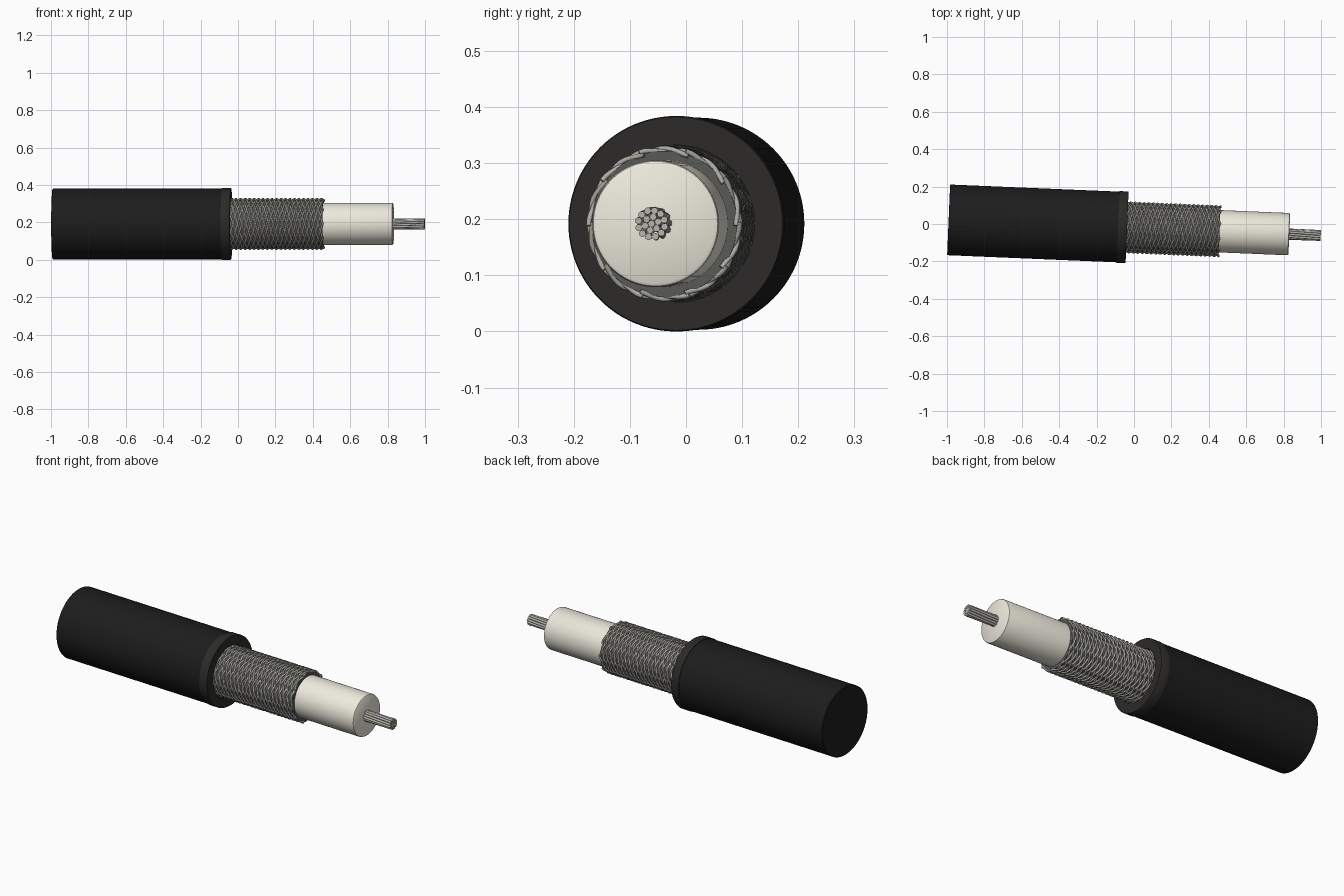
import bpy, bmesh, math
from mathutils import Matrix

if "Cube" in bpy.data.objects:
    bpy.data.objects.remove(bpy.data.objects["Cube"])

# Cable axis: lies along x, turned slightly about z
PLACE = Matrix.Translation((0, -0.0195, 0.192)) @ Matrix.Rotation(-0.042, 4, 'Z')


def material(name, rgb):
    m = bpy.data.materials.new(name)
    m.diffuse_color = (*rgb, 1)
    m.use_nodes = True
    m.node_tree.nodes["Principled BSDF"].inputs["Base Color"].default_value = m.diffuse_color
    return m


BLACK = material("black_rubber", (0.012, 0.012, 0.012))
RIM = material("dark_rubber", (0.025, 0.024, 0.021))
DARK = material("braid_shadow", (0.10, 0.10, 0.09))
STEEL = material("braid_metal", (0.42, 0.41, 0.37))
CREAM = material("cream_insulation", (0.85, 0.82, 0.72))
TIN = material("tinned_metal", (0.48, 0.46, 0.42))


def lathe(name, profile, mat, sides=96, closed=False):
    """Revolve (x, radius) points around the x axis."""
    bm = bmesh.new()
    rings = []
    for x, r in profile:
        rings.append([bm.verts.new((x, r * math.cos(2 * math.pi * i / sides),
                                    r * math.sin(2 * math.pi * i / sides)))
                      for i in range(sides)])
    pairs = list(zip(rings, rings[1:]))
    if closed:
        pairs.append((rings[-1], rings[0]))
    else:
        bm.faces.new(rings[0])
        bm.faces.new(rings[-1])
    for a, b in pairs:
        for i in range(sides):
            j = (i + 1) % sides
            bm.faces.new((a[i], a[j], b[j], b[i]))
    bmesh.ops.recalc_face_normals(bm, faces=bm.faces)
    me = bpy.data.meshes.new(name)
    bm.to_mesh(me)
    bm.free()
    me.materials.append(mat)
    ob = bpy.data.objects.new(name, me)
    ob.matrix_world = PLACE
    bpy.context.collection.objects.link(ob)
    bpy.ops.object.select_all(action='DESELECT')
    ob.select_set(True)
    bpy.context.view_layer.objects.active = ob
    bpy.ops.object.shade_smooth_by_angle(angle=math.radians(35))


def wires(name, paths, radius, mat, res):
    """Round wires following each path."""
    cu = bpy.data.curves.new(name, 'CURVE')
    cu.dimensions = '3D'
    cu.bevel_depth = radius
    cu.bevel_resolution = res
    cu.use_fill_caps = True
    for path in paths:
        sp = cu.splines.new('POLY')
        sp.points.add(len(path) - 1)
        for p, co in zip(sp.points, path):
            p.co = (*co, 1)
        sp.use_smooth = True
    cu.materials.append(mat)
    ob = bpy.data.objects.new(name, cu)
    ob.matrix_world = PLACE
    bpy.context.collection.objects.link(ob)


# Outer jacket and its cut rim
lathe("jacket", [(-0.992, 0.187), (-0.990, 0.189), (-0.08, 0.189)], BLACK)
lathe("jacket_rim", [(-0.085, 0.14), (-0.085, 0.192), (-0.04, 0.192),
                     (-0.037, 0.190), (-0.037, 0.14)], RIM, closed=True)

# Braided shield: backing tube and interlaced helical wires
lathe("shield_backing", [(-0.10, 0.130), (0.457, 0.130)], DARK)
N, LEAD, X0, X1 = 10, 0.24, -0.07, 0.459
turn = 2 * math.pi * (X1 - X0) / LEAD
steps = 180
braid = []
for d in (1, -1):
    for k in range(N):
        path = []
        for s in range(steps + 1):
            t = s / steps
            r = 0.1315 + d * 0.003 * math.cos(N * turn * t)
            a = 2 * math.pi * k / N + d * turn * t
            path.append((X0 + (X1 - X0) * t, r * math.cos(a), r * math.sin(a)))
        braid.append(path)
wires("braided_shield", braid, 0.005, STEEL, 1)

# Inner insulation
lathe("insulation", [(0.40, 0.113), (0.822, 0.113), (0.828, 0.111),
                     (0.831, 0.106)], CREAM)

# Stranded conductor: 1 + 6 + 12 wires with a slight twist
core = []
for count, ring in ((1, 0), (6, 0.0122), (12, 0.0238)):
    for k in range(count):
        path = []
        for s in range(11):
            t = s / 10
            a = 2 * math.pi * k / count + 0.3 * t
            path.append((0.80 + 0.199 * t, ring * math.cos(a), ring * math.sin(a)))
        core.append(path)
wires("conductor_strands", core, 0.0062, TIN, 3)
